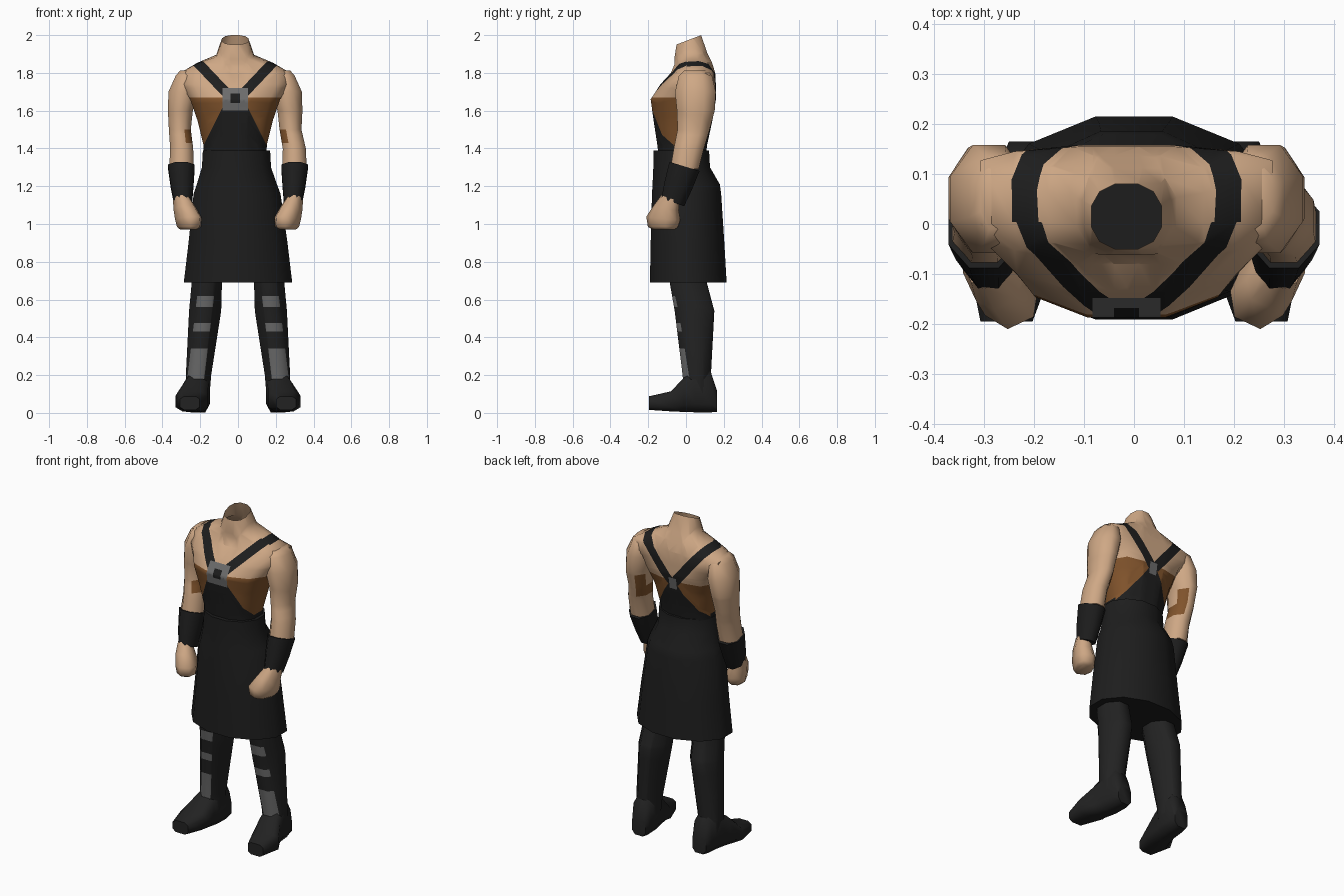
import bpy, bmesh, math
from mathutils import Vector, Matrix

if "Cube" in bpy.data.objects:
    bpy.data.objects.remove(bpy.data.objects["Cube"])


def material(name, r, g, b):
    m = bpy.data.materials.new(name)
    m.diffuse_color = (r, g, b, 1)
    m.use_nodes = True
    m.node_tree.nodes["Principled BSDF"].inputs["Base Color"].default_value = m.diffuse_color
    return m


SKIN = material("skin", 0.62, 0.39, 0.235)
BLACK = material("black leather", 0.0125, 0.0125, 0.0125)
BROWN = material("brown cloth", 0.22, 0.088, 0.025)
STEEL = material("grey steel", 0.15, 0.15, 0.15)
DARK = material("dark boot leather", 0.016, 0.016, 0.016)
OFF = -0.015  # upper body leans slightly to one side


def signed_pow(v, e):
    return math.copysign(abs(v) ** e, v)


def ring_points(n, e):
    """Unit superellipse ring whose extents are exactly 1."""
    pts = []
    for k in range(n):
        a = (k + 0.5) * 2 * math.pi / n
        pts.append((signed_pow(math.cos(a), e), signed_pow(math.sin(a), e)))
    m = max(abs(p[0]) for p in pts)
    return [(x / m, y / m) for x, y in pts]


def loft(rings, n=8, e=1.0, along_y=False, caps=(True, True)):
    """Skin rings (level, c1, c2, r1, r2, tilt) stacked along z or y."""
    bm = bmesh.new()
    rows = []
    for r in rings:
        lvl, c1, c2, r1, r2 = r[:5]
        tilt = r[5] if len(r) > 5 else 0
        row = []
        for u, v in ring_points(n, e):
            p, q, w = c1 + u * r1, c2 + v * r2, lvl + tilt * v * r2
            row.append(bm.verts.new((p, w, q) if along_y else (p, q, w)))
        rows.append(row)
    for a, b in zip(rows, rows[1:]):
        for k in range(n):
            j = (k + 1) % n
            bm.faces.new((a[k], a[j], b[j], b[k]))
    if caps[0]:
        bm.faces.new(rows[0])
    if caps[1]:
        bm.faces.new(rows[-1])
    bmesh.ops.recalc_face_normals(bm, faces=bm.faces)
    return bm


def cut(bm, x, z, dx, dz):
    """Cut along the line through (x, z) with direction (dx, dz) in front view."""
    bmesh.ops.bisect_plane(bm, geom=bm.verts[:] + bm.edges[:] + bm.faces[:],
                           plane_co=(x, 0, z), plane_no=Vector((dz, 0, -dx)).normalized())


def finish(bm, name, mats, rule=None, angle=60):
    if rule:
        for f in bm.faces:
            f.material_index = rule(f.calc_center_median(), f.normal)
    me = bpy.data.meshes.new(name)
    bm.to_mesh(me)
    bm.free()
    for m in mats:
        me.materials.append(m)
    ob = bpy.data.objects.new(name, me)
    bpy.context.collection.objects.link(ob)
    bpy.ops.object.select_all(action='DESELECT')
    ob.select_set(True)
    bpy.context.view_layer.objects.active = ob
    bpy.ops.object.shade_smooth_by_angle(angle=math.radians(angle))
    return ob


# Torso and open neck: level, half width, front y, back y, tilt
profile = [(1.36, .165, -.145, .105, 0), (1.42, .168, -.152, .112, 0), (1.55, .20, -.172, .14, 0),
           (1.66, .238, -.187, .163, 0), (1.74, .285, -.135, .162, 0), (1.80, .292, -.080, .152, 0),
           (1.852, .20, -.060, .137, .05), (1.89, .10, -.062, .112, .2), (1.975, .07, -.05, .08, .38)]
torso = loft([(z, OFF, (f + b) / 2, w, (b - f) / 2, t) for z, w, f, b, t in profile],
             n=12, e=0.85, caps=(True, False))
for v in torso.verts:  # broad, flat shoulder blades
    if v.co.y > .06 and 1.6 < v.co.z < 1.83:
        v.co.y += .65 * (.156 - v.co.y)
STRAP_W = 0.036
for s in (-1, 1):
    for slope, z0 in ((0.95, 1.645), (0.82, 1.60)):
        for w in (-STRAP_W, STRAP_W):
            cut(torso, OFF + s * w, z0, s * slope, 1)
    cut(torso, OFF + s * .175, 1.4, -s * .5, 1)
    cut(torso, OFF + s * .165, 1.4, -s * .68, 1)
    for w in (.025, .068):
        cut(torso, OFF + s * w, 1.6, 0, 1)
for z in (1.57, 1.60, 1.625, 1.64, 1.67, 1.69, 1.72):
    cut(torso, 0, z, 1, 0)


def torso_rule(c, n):
    x, z, front = abs(c.x - OFF), c.z, c.y < 0.03
    if z < 1.365:
        return 1
    if front:
        if x < .025 and 1.64 < z < 1.69:
            return 1
        if x < .068 and 1.60 < z < 1.72:
            return 3
    elif x < .025 and 1.57 < z < 1.64:
        return 3
    centre = (z - 1.645) * .95 if front else (z - 1.60) * .82
    if abs(x - centre) < STRAP_W and 1.60 < z < 1.875:
        return 1
    bib = .175 - .5 * (z - 1.4) if front else .165 - .68 * (z - 1.4)
    if x < bib and z < 1.625:
        return 1
    return 2 if z < (1.67 if front else 1.625) else 0


finish(torso, "torso", [SKIN, BLACK, BROWN, STEEL], torso_rule)

# Long apron skirt
skirt = [(.69, 0, .012, .287, .203), (.90, 0, .008, .262, .195), (1.16, -.005, .003, .23, .183),
         (1.21, -.006, .001, .212, .178), (1.30, -.008, -.023, .183, .15), (1.39, -.008, -.025, .178, .147)]
finish(loft(skirt, n=12), "apron_skirt", [BLACK])

for s, side in ((-1, "left"), (1, "right")):
    def mirrored(rows, shift=False):
        return [(r[0], s * r[1] + (OFF if shift and r[0] > 1.45 else 0)) + tuple(r[2:]) for r in rows]

    # Bare arm with a stained inner patch
    arm = loft(mirrored([(1.812, .262, .05, .03, .06), (1.785, .262, .05, .053, .088),
                         (1.70, .275, .05, .078, .108), (1.60, .290, .052, .066, .10),
                         (1.50, .293, .04, .058, .085), (1.40, .298, .015, .061, .08),
                         (1.29, .30, -.008, .064, .075)], True), n=8)
    for z in (1.43, 1.47, 1.58):
        cut(arm, 0, z, 1, 0)
    finish(arm, side + "_arm", [SKIN, BROWN],
           lambda c, n: 1 if 1.43 < c.z < 1.58 and n.x * s < -0.5 and (n.y > 0 or c.z < 1.52) else 0)

    # Leather wrist guard
    guard = [(1.305, .30, -.008, .071, .08, -.3), (1.20, .296, -.042, .06, .072, -.3),
             (1.115, .291, -.07, .048, .06, -.35)]
    finish(loft(mirrored(guard)), side + "_wrist_guard", [BLACK])

    # Clenched fist, turned inwards
    fist = [(1.14, .288, -.07, .035, .045, -.3), (1.085, .28, -.10, .05, .062, -.2),
            (1.03, .268, -.122, .058, .086, -.1), (.985, .266, -.125, .052, .076), (.97, .266, -.12, .035, .055)]
    hand = loft(mirrored(fist), e=.8)
    bmesh.ops.rotate(hand, verts=hand.verts, cent=(s * .27, -.11, 0),
                     matrix=Matrix.Rotation(-s * math.radians(25), 3, 'Z'))
    finish(hand, side + "_fist", [SKIN])

    # Leg with steel shin plates set into the front
    leg = loft(mirrored([(.72, .163, .01, .08, .098), (.69, .165, .012, .08, .098),
                         (.54, .174, .045, .085, .105), (.20, .209, .057, .067, .075),
                         (.10, .21, .06, .06, .07)]), n=8)
    bands = ((.56, .62), (.43, .475), (.18, .34))
    for lo, hi in bands:
        cut(leg, 0, lo, 1, 0)
        cut(leg, 0, hi, 1, 0)
    for w in (-.045, .045):
        cut(leg, s * .171 + w, .62, -s * .12, 1)

    def leg_rule(c, n):
        mid = s * (.171 + .12 * (.62 - c.z))
        on_band = any(lo < c.z < hi for lo, hi in bands)
        return 1 if on_band and n.y < -.2 and abs(c.x - mid) < .045 else 0

    finish(leg, side + "_leg", [DARK, STEEL], leg_rule)

    # Boot, lofted from heel to toe
    boot = [(.165, .205, .06, .045, .055), (.13, .207, .112, .058, .109), (.05, .212, .112, .063, .109),
            (-.01, .225, .096, .068, .091), (-.08, .245, .061, .085, .053), (-.195, .255, .052, .052, .036)]
    boot = [(y, s * x, z, w, h) for y, x, z, w, h in boot]
    finish(loft(boot, n=8, e=.6, along_y=True), side + "_boot", [DARK])
